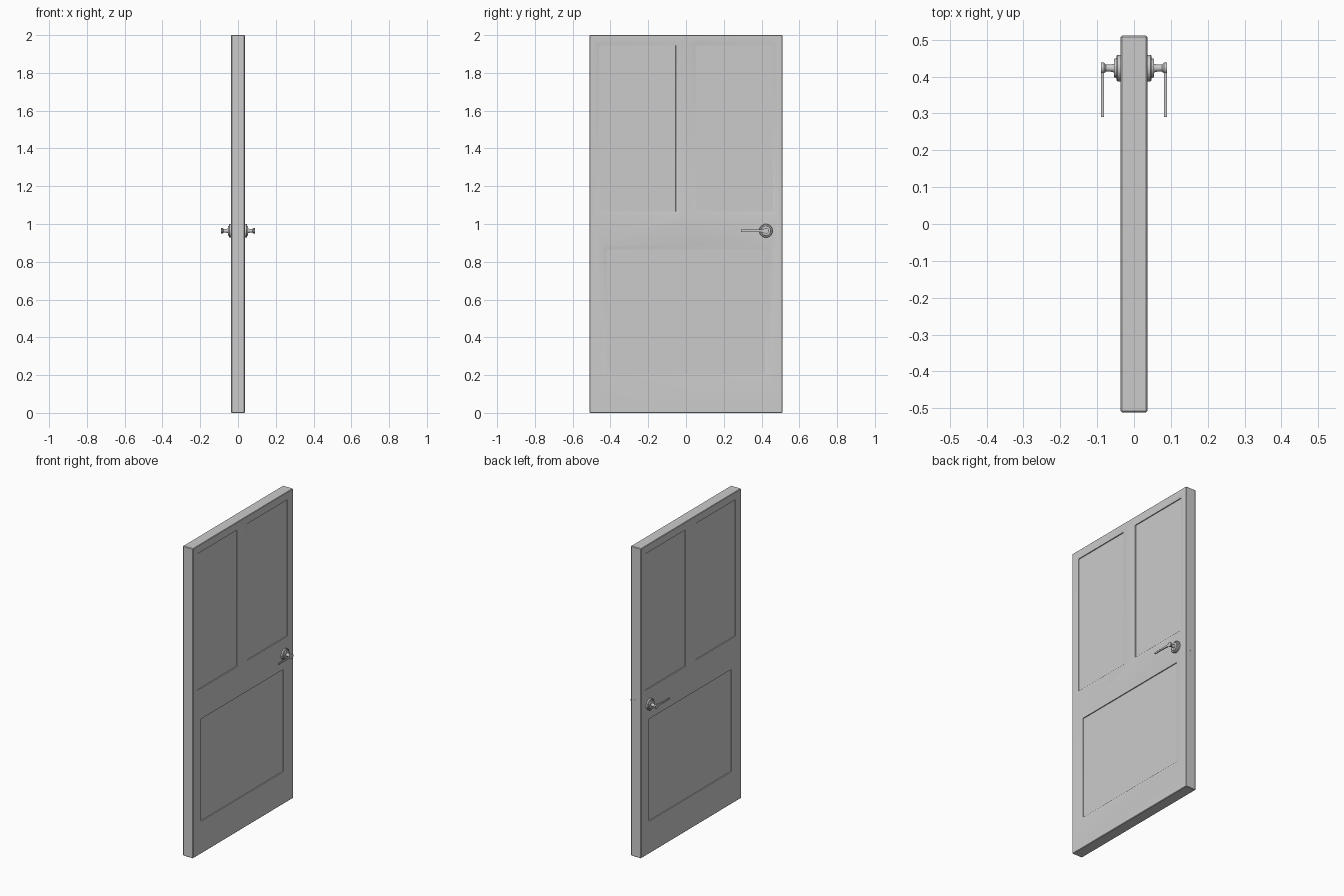
import bpy, bmesh, math
from mathutils import Matrix

if "Cube" in bpy.data.objects:
    bpy.data.objects.remove(bpy.data.objects["Cube"])

HALF_W, HALF_T, HEIGHT = 0.511, 0.036, 2.0
HANDLE_Y, HANDLE_Z = 0.423, 0.964


def make_object(name, bm, angle=30):
    bmesh.ops.recalc_face_normals(bm, faces=bm.faces)
    mesh = bpy.data.meshes.new(name)
    bm.to_mesh(mesh)
    bm.free()
    obj = bpy.data.objects.new(name, mesh)
    bpy.context.collection.objects.link(obj)
    smooth(obj, angle)
    return obj


def smooth(obj, angle=30):
    bpy.ops.object.select_all(action='DESELECT')
    obj.select_set(True)
    bpy.context.view_layer.objects.active = obj
    bpy.ops.object.shade_smooth_by_angle(angle=math.radians(angle))


def apply_modifiers(obj):
    bpy.context.view_layer.objects.active = obj
    for m in list(obj.modifiers):
        bpy.ops.object.modifier_apply(modifier=m.name)


def box(bm, lo, hi):
    size = [b - a for a, b in zip(lo, hi)]
    mid = [(a + b) / 2 for a, b in zip(lo, hi)]
    bmesh.ops.create_cube(bm, size=1, matrix=Matrix.Translation(mid) @ Matrix.Diagonal((*size, 1)))


def loft(bm, rings):
    # closed skin through rings of equal vertex count
    loops = [[bm.verts.new(p) for p in r] for r in rings]
    n = len(loops[0])
    for a, b in zip(loops, loops[1:]):
        for i in range(n):
            j = (i + 1) % n
            bm.faces.new((a[i], a[j], b[j], b[i]))
    bm.faces.new(loops[0])
    bm.faces.new(loops[-1])


# door slab with softened edges
bm = bmesh.new()
box(bm, (-HALF_T, -HALF_W, 0), (HALF_T, HALF_W, HEIGHT))
bmesh.ops.bevel(bm, geom=list(bm.edges), offset=0.003, segments=1, affect='EDGES')
door = make_object("door_slab", bm)

# recessed panels: sloped moulding then a small step, on both faces
panels = [(-0.46, -0.055, 1.066, 1.945), (0.05, 0.46, 1.066, 1.945), (-0.42, 0.42, 0.207, 0.865)]
profile = [(0.004, 0.03), (0.0, 0.025), (-0.004, 0.001), (-0.009, 0.0)]  # (depth, spread)
bm = bmesh.new()
for side in (-1, 1):
    for y0, y1, z0, z1 in panels:
        loft(bm, [[(side * (HALF_T + d), y, z) for y, z in
                   ((y0 - s, z0 - s), (y1 + s, z0 - s), (y1 + s, z1 + s), (y0 - s, z1 + s))]
                  for d, s in profile])
cutter = make_object("panel_cutter", bm)
cutter.hide_render = True
cut = door.modifiers.new("panels", 'BOOLEAN')
cut.operation, cut.solver, cut.object = 'DIFFERENCE', 'EXACT', cutter
apply_modifiers(door)
bpy.data.objects.remove(cutter)
smooth(door)

# handle rosette, neck and flared cap as one turned profile (x, radius)
turned = [(0.034, 0.036), (0.045, 0.036), (0.048, 0.033), (0.048, 0.027), (0.054, 0.025),
          (0.054, 0.012), (0.064, 0.0095), (0.076, 0.0095), (0.082, 0.015), (0.089, 0.015)]
SEG = 32
for label, side in (("left", -1), ("right", 1)):
    bm = bmesh.new()
    loft(bm, [[(side * x, HANDLE_Y + r * math.cos(2 * math.pi * i / SEG),
                HANDLE_Z + r * math.sin(2 * math.pi * i / SEG)) for i in range(SEG)]
              for x, r in turned])
    make_object("handle_rose_" + label, bm)

    # flat lever pointing toward the middle of the door
    bm = bmesh.new()
    loft(bm, [[(side * (0.085 + sx * 0.004), y, HANDLE_Z + sz * h)
               for sx, sz in ((-1, -1), (1, -1), (1, 1), (-1, 1))]
              for y, h in ((HANDLE_Y, 0.009), (0.37, 0.006), (0.29, 0.006))])
    bmesh.ops.bevel(bm, geom=[e for e in bm.edges if abs(e.verts[0].co.y - e.verts[1].co.y) > 0.01],
                    offset=0.0015, segments=2, affect='EDGES')
    make_object("handle_lever_" + label, bm)

# latch on the opening edge
bm = bmesh.new()
box(bm, (-0.012, HALF_W - 0.01, HANDLE_Z - 0.05), (0.012, HALF_W + 0.001, HANDLE_Z + 0.05))
make_object("latch_plate", bm)
